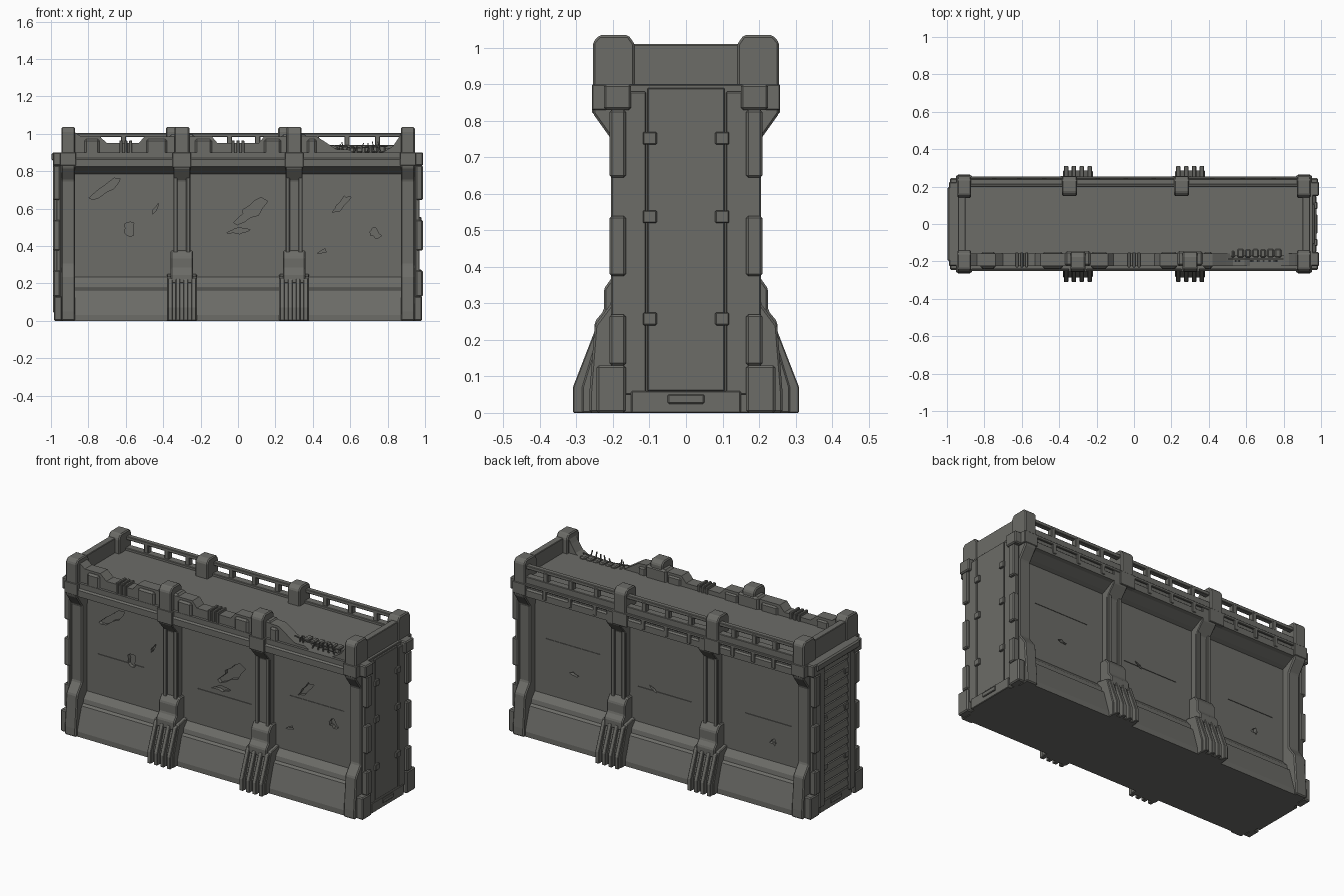
import bpy, bmesh, math, random

random.seed(4)
if "Cube" in bpy.data.objects:
    bpy.data.objects.remove(bpy.data.objects["Cube"])

# One weathered concrete colour
grey = bpy.data.materials.new("weathered_grey")
grey.use_nodes = True
COLOUR = (0.15, 0.15, 0.137, 1)
grey.diffuse_color = COLOUR
bsdf = next(n for n in grey.node_tree.nodes if n.type == 'BSDF_PRINCIPLED')
bsdf.inputs["Base Color"].default_value = COLOUR


def prism(name, pts, axis, a, b, bevel=0.0):
    """Extrude a 2D outline along x or y from a to b."""
    bm = bmesh.new()
    place = (lambda p: (a, p[0], p[1])) if axis == 'x' else (lambda p: (p[0], a, p[1]))
    face = bm.faces.new([bm.verts.new(place(p)) for p in pts])
    ext = bmesh.ops.extrude_face_region(bm, geom=[face])
    move = (b - a, 0, 0) if axis == 'x' else (0, b - a, 0)
    bmesh.ops.translate(bm, vec=move, verts=[v for v in ext["geom"] if isinstance(v, bmesh.types.BMVert)])
    bmesh.ops.recalc_face_normals(bm, faces=bm.faces)
    mesh = bpy.data.meshes.new(name)
    bm.to_mesh(mesh)
    bm.free()
    mesh.materials.append(grey)
    ob = bpy.data.objects.new(name, mesh)
    bpy.context.collection.objects.link(ob)
    if bevel:
        mod = ob.modifiers.new("chamfer", 'BEVEL')
        mod.width, mod.segments = bevel, 1
    return ob


def box(name, x0, x1, y0, y1, z0, z1, bevel=0.003):
    y0, y1 = sorted((y0, y1))
    return prism(name, [(y0, z0), (y1, z0), (y1, z1), (y0, z1)], 'x', *sorted((x0, x1)), bevel)


def side(pts, s):
    return [(s * y, z) for y, z in pts]


# Wall core: sloped plinth, recessed panels and coved cornice
half = [(.25, 0), (.25, .03), (.21, .165), (.195, .175), (.19, .2), (.16, .235), (.157, .785),
        (.18, .795), (.23, .82), (.25, .825), (.25, .862), (.24, .87), (.24, .9)]
core = prism("wall_core", half + side(half[::-1], -1), 'x', -.93, .93)

# Battle scars and panel seams cut into the recessed faces
cutters = []


def gouge(x, z, length, width, tilt, s):
    pts = []
    for i in range(13):
        t = i * math.tau / 13
        r = random.uniform(.5, 1.2)
        u, v = math.cos(t) * length * r, math.sin(t) * width * r
        pts.append((x + u * math.cos(tilt) - v * math.sin(tilt), z + u * math.sin(tilt) + v * math.cos(tilt)))
    cutters.append(prism("gouge_cutter", pts, 'y', s * .138, s * .2))


for g in [(-.69, .72, .11, .03, .6), (-.58, .49, .035, .035, 0), (.07, .59, .1, .04, .7), (0, .48, .06, .018, .1),
          (.55, .62, .07, .02, .8), (.73, .47, .035, .028, 0), (-.44, .6, .03, .008, 1), (.45, .37, .03, .01, .3)]:
    gouge(*g, -1)
for g in [(-.68, .35, .025, .02, 0), (.1, .45, .03, .01, .4), (.62, .4, .03, .01, .2)]:
    gouge(*g, 1)
for s in (-1, 1):
    for x0, x1, z in [(-.8, -.5, .47), (-.15, .2, .44), (.45, .8, .56)]:
        cutters.append(box("seam_cutter", x0, x1, s * .155, s * .2, z, z + .003, 0))
for c in cutters:
    c.hide_render = True
    mod = core.modifiers.new("scar", 'BOOLEAN')
    mod.operation, mod.solver, mod.object = 'DIFFERENCE', 'EXACT', c
bpy.context.view_layer.update()
carved = bpy.data.meshes.new_from_object(core.evaluated_get(bpy.context.evaluated_depsgraph_get()))
core.modifiers.clear()
core.data = carved
for c in cutters:
    bpy.data.objects.remove(c)

# Raised walkway deck
box("walkway", -.91, .91, -.168, .21, .88, .925, 0)

# Corner pilasters running up into the corner posts
corner = [(.1, 0), (.265, 0), (.265, .05), (.25, .24), (.205, .3), (.205, .75), (.255, .82), (.255, 1.015),
          (.238, 1.035), (.158, 1.035), (.14, 1.01), (.14, .85), (.1, .8)]
for e in (-1, 1):
    for s in (-1, 1):
        prism("corner_pilaster", side(corner, s), 'x', e * .872, e * .945, .006)
        box("corner_collar", e * .866, e * .952, s * .19, s * .258, .83, .9)

# Ribbed buttresses on both long faces
column = [(.1, .2), (.195, .2), (.195, .75), (.25, .815), (.25, .9), (.1, .9)]
foot = [(.1, 0), (.285, 0), (.285, .07), (.235, .235), (.1, .26)]
foot_rib = [(.2, 0), (.31, 0), (.31, .07), (.25, .225), (.2, .24)]
collar = [(.1, .2), (.25, .2), (.25, .25), (.225, .28), (.225, .34), (.2, .375), (.1, .375)]
post = [(.15, .86), (.255, .86), (.255, 1.01), (.235, 1.035), (.17, 1.035), (.15, 1.015)]
for c in (-.3, .3):
    for s in (-1, 1):
        prism("buttress_column", side(column, s), 'x', c - .045, c + .045, .004)
        for dx in (-.034, .034):
            box("column_rib", c + dx - .011, c + dx + .011, s * .19, s * .206, .36, .77)
        prism("buttress_collar", side(collar, s), 'x', c - .06, c + .06, .006)
        prism("buttress_foot", side(foot, s), 'x', c - .08, c + .08, .004)
        for i in range(4):
            x = c + (i - 1.5) * .042
            prism("foot_rib", side(foot_rib, s), 'x', x - .012, x + .012, .003)
        px = c if s < 0 else c - .045
        prism("parapet_post", side(post, s), 'x', px - .04, px + .04, .006)
        box("post_bracket", px - .05, px + .05, s * .2, s * .257, .82, .9)
    box("post_shoulder", c - .068, c + .068, -.225, -.145, .87, .995, .01)

# Front parapet with stepped merlons and one broken bay
bays = [[(-.875, 1.01), (-.84, .985), (-.74, .985), (-.7, .95), (-.53, .95), (-.5, .985), (-.33, .985)],
        [(-.27, .985), (-.14, .985), (-.11, .95), (.11, .95), (.14, .985), (.27, .985)],
        [(.33, .99), (.42, .985), (.46, .96), (.49, .94), (.53, .915), (.59, .915), (.63, .895), (.7, .9),
         (.75, .89), (.79, .91), (.83, .935), (.86, .98), (.88, 1.02)]]
for top in bays:
    prism("front_parapet", [(top[0][0], .865)] + top + [(top[-1][0], .865)], 'y', -.225, -.158)
for x0, x1 in [(-.82, -.74), (-.49, -.38), (-.23, -.14), (.14, .23), (.37, .42)]:
    box("merlon_plate", x0, x1, -.238, -.15, .87, .972, .01)
for x in (-.6, 0):
    for dx in (-.026, 0, .026):
        box("parapet_fin", x + dx - .008, x + dx + .008, -.232, -.152, .88, .965)

# Bent reinforcing bars and rubble in the broken bay
for i in range(7):
    x = .53 + i * .04
    lean = random.uniform(-.03, .03)
    z = random.uniform(.93, .96)
    prism("reinforcing_bar", [(x, .87), (x + .006, .87), (x + lean + .005, z), (x + lean, z)], 'y', -.2, -.194)
    r = random.uniform(.008, .018)
    box("rubble", x - r, x + r, -.18, -.15 + r, .9, .92 + r, .006)
prism("bent_bar", [(.5, .935), (.62, .92), (.8, .93), (.8, .936), (.62, .926), (.5, .941)], 'y', -.19, -.184)

# Rear railing on a low curb, with a framed cornice below
box("rail_top", -.88, .91, .21, .24, .982, 1.003)
box("rail_curb", -.88, .91, .2, .245, .89, .94)
box("cornice_lip", -.88, .91, .24, .254, .885, .902)
for a, b in [(-.88, -.345), (-.345, .255), (.255, .91)]:
    for i in range(1, 4):
        x = a + (b - a) * i / 4
        box("rail_upright", x - .014, x + .014, .21, .243, .92, .99)
        box("cornice_clip", x - .012, x + .012, .24, .254, .835, .9)

# End walls
for e in (-1, 1):
    box("end_parapet", e * .9, e * .94, -.16, .16, .86, 1.01)
    box("end_wall", e * .92, e * .957, -.2, .2, 0, .9)
    box("end_sill", e * .94, e * .975, -.15, .15, 0, .06)
    box("sill_vent", e * .95, e * .982, -.05, .05, .025, .05)
    for s in (-1, 1):
        box("end_edge_strip", e * .95, e * .97, s * .11, s * .205, .05, .88)
        box("end_foot_block", e * .94, e * .985, s * .165, s * .245, 0, .13, .006)
        box("end_head_block", e * .94, e * .99, s * .15, s * .225, .83, .9, .006)
        for z0, z1 in [(.13, .27), (.375, .54), (.645, .83)]:
            box("edge_tooth", e * .95, e * .988, s * .165, s * .209, z0, z1, .006)
        for z in (.24, .52, .735):
            box("panel_clip", e * .95, e * .98, s * .08, s * .118, z, z + .035)
box("end_panel", .95, .968, -.106, .106, .06, .89)

# Slatted shutter with heavy frame on one end
for i in range(16):
    z = .065 + i * .05
    prism("shutter_slat", [(-.95, z), (-.978, z + .006), (-.97, z + .042), (-.95, z + .046)], 'y', -.115, .115)
for s in (-1, 1):
    box("shutter_jamb", -.95, -.988, s * .115, s * .165, .04, .86, .006)
box("shutter_lintel", -.94, -.996, -.2, .2, .855, .9, .008)
